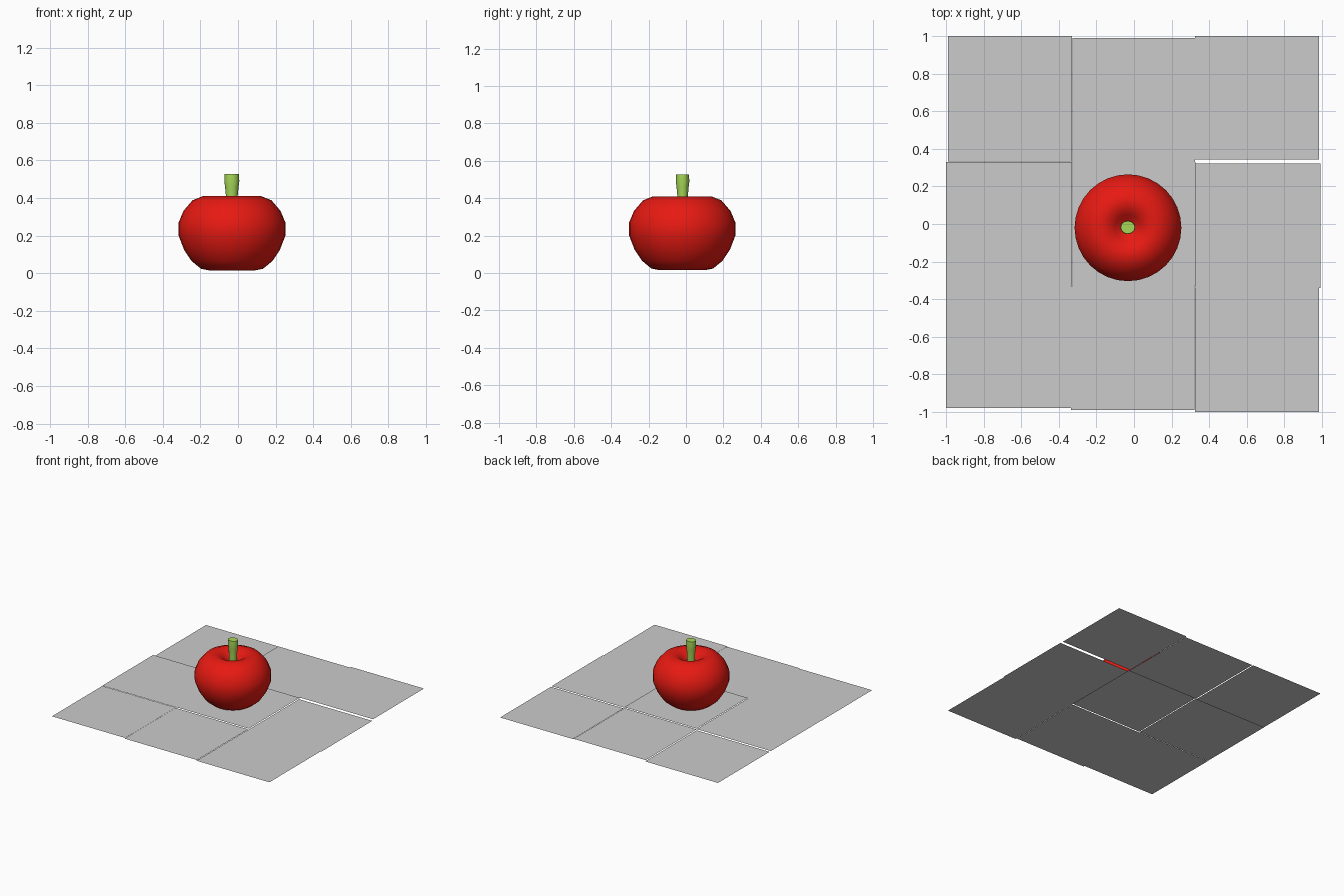
import bpy, bmesh, math

if "Cube" in bpy.data.objects:
    bpy.data.objects.remove(bpy.data.objects["Cube"])


def material(name, rgb):
    m = bpy.data.materials.new(name)
    m.diffuse_color = (*rgb, 1)
    m.use_nodes = True
    m.node_tree.nodes["Principled BSDF"].inputs["Base Color"].default_value = m.diffuse_color
    return m


def add_object(name, bm, mat=None):
    me = bpy.data.meshes.new(name)
    bm.to_mesh(me)
    bm.free()
    ob = bpy.data.objects.new(name, me)
    bpy.context.collection.objects.link(ob)
    if mat:
        me.materials.append(mat)
    return ob


def lathe(name, profile, sides, loc, mat, angle, scale_y=1.0):
    """Spin (radius, z) points around z; radius 0 makes a pole."""
    bm = bmesh.new()
    pts = [bm.verts.new((r, 0, z)) for r, z in profile]
    edges = [bm.edges.new(p) for p in zip(pts, pts[1:])]
    bmesh.ops.spin(bm, geom=pts + edges, cent=(0, 0, 0), axis=(0, 0, 1),
                   angle=math.tau, steps=sides)
    bmesh.ops.remove_doubles(bm, verts=bm.verts, dist=1e-4)
    bmesh.ops.scale(bm, vec=(1, scale_y, 1), verts=bm.verts)
    bmesh.ops.recalc_face_normals(bm, faces=bm.faces)
    ob = add_object(name, bm, mat)
    ob.location = loc
    bpy.ops.object.select_all(action='DESELECT')
    ob.select_set(True)
    bpy.context.view_layer.objects.active = ob
    bpy.ops.object.shade_smooth_by_angle(angle=math.radians(angle))
    return ob


def tile(name, x0, x1, y0, y1, z):
    bm = bmesh.new()
    bm.faces.new([bm.verts.new(c) for c in
                  ((x0, y0, z), (x1, y0, z), (x1, y1, z), (x0, y1, z))])
    return add_object(name, bm)


# floor: nine thin slabs, slightly uneven in place and height
tile("tile_back_left", -0.99, -0.33, 0.333, 1.0, 0.0)
tile("tile_back_middle", -0.328, 0.325, 0.33, 0.99, 0.006)
tile("tile_back_right", 0.325, 0.985, 0.342, 1.0, 0.008)
tile("tile_middle_left", -1.0, -0.33, -0.328, 0.33, 0.008)
tile("tile_centre", -0.328, 0.328, -0.33, 0.33, 0.012)
tile("tile_middle_right", 0.328, 0.992, -0.34, 0.322, 0.004)
tile("tile_front_left", -1.0, -0.335, -0.98, -0.328, 0.006)
tile("tile_front_middle", -0.335, 0.322, -0.99, -0.33, 0.005)
tile("tile_front_right", 0.325, 0.985, -1.0, -0.34, 0.004)

# fruit body with a dimple at the top
red = material("red", (0.8, 0.01, 0.006))
body = [(0, 0.035), (0.06, 0.025), (0.12, 0.015), (0.165, 0.024),
        (0.215, 0.065), (0.255, 0.125), (0.284, 0.2), (0.284, 0.27),
        (0.258, 0.332), (0.21, 0.388), (0.155, 0.41), (0.11, 0.405),
        (0.07, 0.38), (0.035, 0.345), (0, 0.33)]
lathe("fruit_body", body, 32, (-0.032, -0.02, 0), red, 60)

# stem flaring towards its cut end
green = material("green", (0.38, 0.68, 0.095))
stem = [(0, 0.32), (0.028, 0.32), (0.031, 0.41), (0.036, 0.46),
        (0.04, 0.49), (0.038, 0.527), (0, 0.527)]
lathe("stem", stem, 12, (-0.033, -0.018, 0), green, 40, 0.9)
